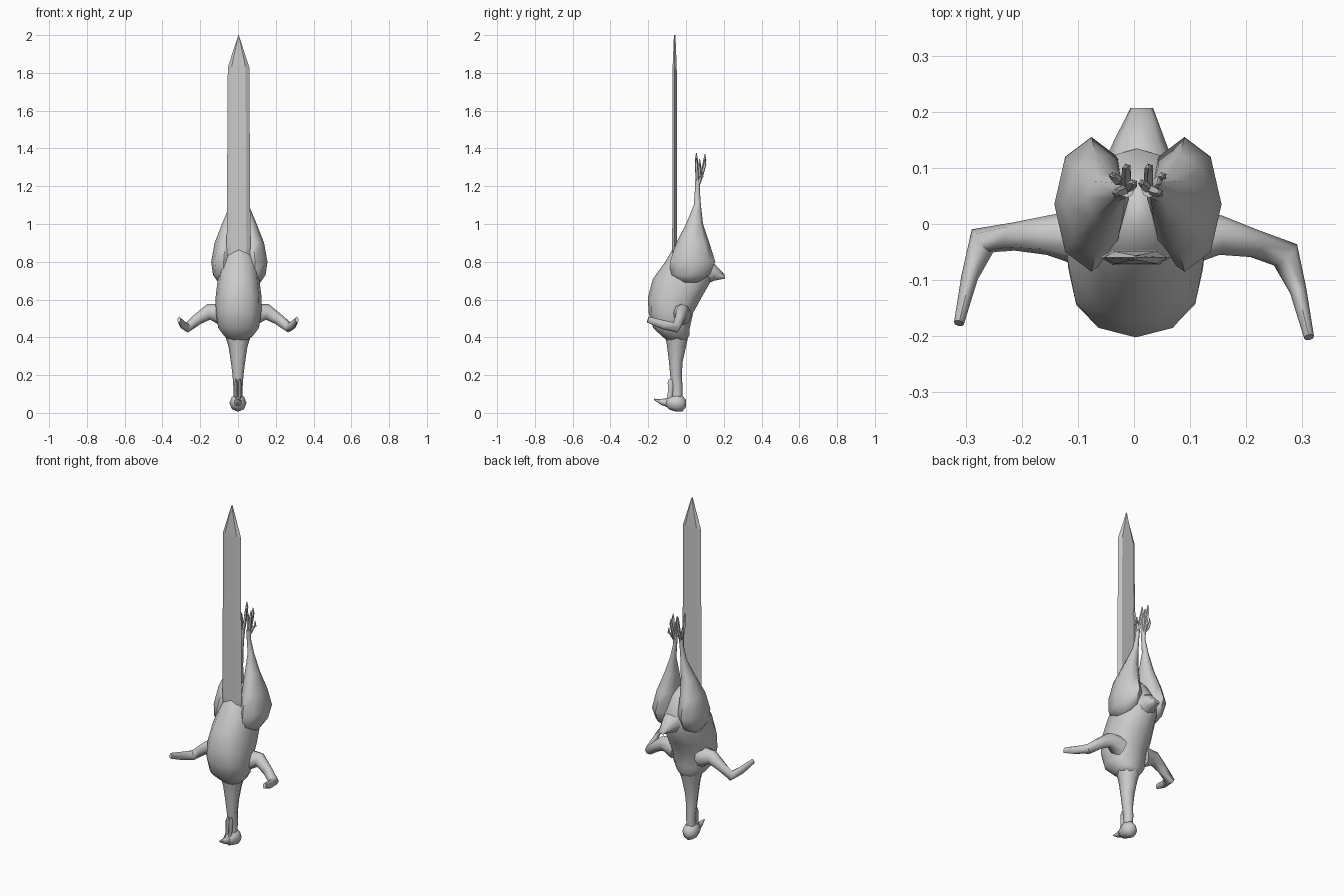
import bpy, bmesh, math
from mathutils import Vector

if "Cube" in bpy.data.objects:
    bpy.data.objects.remove(bpy.data.objects["Cube"])

X, Y, Z = Vector((1, 0, 0)), Vector((0, 1, 0)), Vector((0, 0, 1))


def sgn_pow(v, p):
    return math.copysign(abs(v) ** p, v)


def skin(name, rings, smooth=True):
    """Join rings of points into a closed capped surface."""
    bm = bmesh.new()
    loops = [[bm.verts.new(p) for p in ring] for ring in rings]
    n = len(loops[0])
    for a, b in zip(loops, loops[1:]):
        for i in range(n):
            j = (i + 1) % n
            bm.faces.new((a[i], a[j], b[j], b[i]))
    bm.faces.new(loops[0])
    bm.faces.new(loops[-1])
    bmesh.ops.recalc_face_normals(bm, faces=bm.faces)
    mesh = bpy.data.meshes.new(name)
    bm.to_mesh(mesh)
    bm.free()
    ob = bpy.data.objects.new(name, mesh)
    bpy.context.collection.objects.link(ob)
    if smooth:
        bpy.ops.object.select_all(action='DESELECT')
        ob.select_set(True)
        bpy.context.view_layer.objects.active = ob
        bpy.ops.object.shade_smooth_by_angle(angle=math.radians(60))
    return ob


def loft(name, stations, n=10, power=1.0, u=X, v=Y):
    """Stations are (x, y, z, radius along u, radius along v)."""
    rings = []
    for x, y, z, ru, rv in stations:
        ring = []
        for i in range(n):
            a = 2 * math.pi * i / n - math.pi / 2
            ring.append(Vector((x, y, z)) + u * ru * sgn_pow(math.cos(a), power)
                        + v * rv * sgn_pow(math.sin(a), power))
        rings.append(ring)
    return skin(name, rings)


def limb(name, stations, n=6):
    """Tube along a bent path; stations are (x, y, z, side radius, upright radius)."""
    pts = [Vector(s[:3]) for s in stations]
    rings = []
    for i, s in enumerate(stations):
        t = (pts[min(i + 1, len(pts) - 1)] - pts[max(i - 1, 0)]).normalized()
        u = t.cross(Z if abs(t.z) < 0.9 else Y).normalized()
        v = u.cross(t)
        rings.append([pts[i] + u * s[3] * math.cos(k * math.tau / n)
                      + v * s[4] * math.sin(k * math.tau / n) for k in range(n)])
    return skin(name, rings)


# body, breast toward the front, hanging head down
loft("body", [
    (.003, -.05, .385, .05, .052), (.003, -.057, .41, .078, .075),
    (.003, -.077, .45, .108, .097), (.003, -.08, .53, .12, .118),
    (.003, -.06, .61, .122, .142), (.003, -.018, .71, .11, .157),
    (.005, .012, .80, .098, .122), (.007, .012, .88, .055, .075),
    (.007, .02, .92, .02, .03)], n=12, power=.88)

# neck
loft("neck", [
    (0, -.05, .05, .026, .028), (0, -.046, .13, .024, .028),
    (0, -.053, .2, .029, .031), (0, -.054, .27, .038, .036),
    (0, -.05, .35, .05, .05), (0, -.048, .43, .075, .065)], n=8)

# head and beak run front to back
loft("head", [
    (0, .0, .05, .016, .018), (0, -.02, .05, .038, .043),
    (0, -.05, .053, .045, .047), (0, -.085, .052, .034, .036),
    (0, -.105, .055, .02, .022)], n=8, v=Z)
loft("beak", [
    (0, -.085, .052, .026, .027), (0, -.13, .058, .016, .016),
    (0, -.17, .072, .003, .003)], n=6, v=Z)

# wattles lying along the neck
for side in (-1, 1):
    loft("wattle", [
        (side * .01, -.088, .07, .008, .014), (side * .01, -.082, .12, .009, .013),
        (side * .01, -.08, .16, .009, .017), (side * .009, -.078, .18, .004, .012)], n=6)

# tail stub
loft("tail", [
    (.007, .08, .75, .075, .08), (.01, .15, .745, .045, .045),
    (.014, .207, .72, .02, .009)], n=8, v=Z)

for side, label, dy in ((-1, "left", .025), (1, "right", 0)):
    # wings
    limb(label + "_wing", [
        (side * .08, -.025, .52, .055, .06), (side * .155, -.02, .535, .035, .042),
        (side * .215, -.035 + dy / 2, .495, .025, .03),
        (side * .27, -.055 + dy, .452, .028, .027),
        (side * .293, -.12 + dy, .467, .015, .024),
        (side * .312, -.202 + dy, .494, .009, .016)], n=8)

    # thighs and shanks
    loft(label + "_leg", [
        (.007 + side * x, y, z, rx, ry) for x, y, z, rx, ry in (
            (.082, .02, .69, .03, .045), (.083, .02, .73, .056, .105),
            (.083, .035, .80, .066, .12), (.075, .036, .9, .056, .088),
            (.054, .045, 1.0, .038, .045), (.034, .06, 1.1, .016, .019),
            (.021, .06, 1.18, .01, .013), (.02, .062, 1.23, .014, .015))], n=8)

    # toes
    top = 1.375 if side < 0 else 1.35
    bx = .007 + side * .02
    for dx, ty, drop in ((.018, .055, .0), (.0, .1, .005), (-.012, .072, .03), (.024, .085, .07)):
        tx = bx + side * dx
        limb(label + "_toe", [
            (bx, .062, 1.2, .009, .009),
            ((bx + tx) / 2 + side * dx * .2, .062 + (ty - .062) * .7, 1.28 - drop / 2, .009, .009),
            (tx, ty, top - drop - .03, .008, .008),
            (tx, ty, top - drop, .002, .002)], n=5)

# blade with bevelled edges and pointed tip
def blade_ring(z, w, t):
    section = ((-1, 0), (-.65, -1), (.65, -1), (1, 0), (.65, 1), (-.65, 1))
    return [Vector((.003 + a * w, -.06 + b * t, z)) for a, b in section]

skin("blade", [blade_ring(.80, .055, .012), blade_ring(.88, .063, .013),
               blade_ring(1.83, .057, .011), blade_ring(2.0, .001, .004)], smooth=False)
